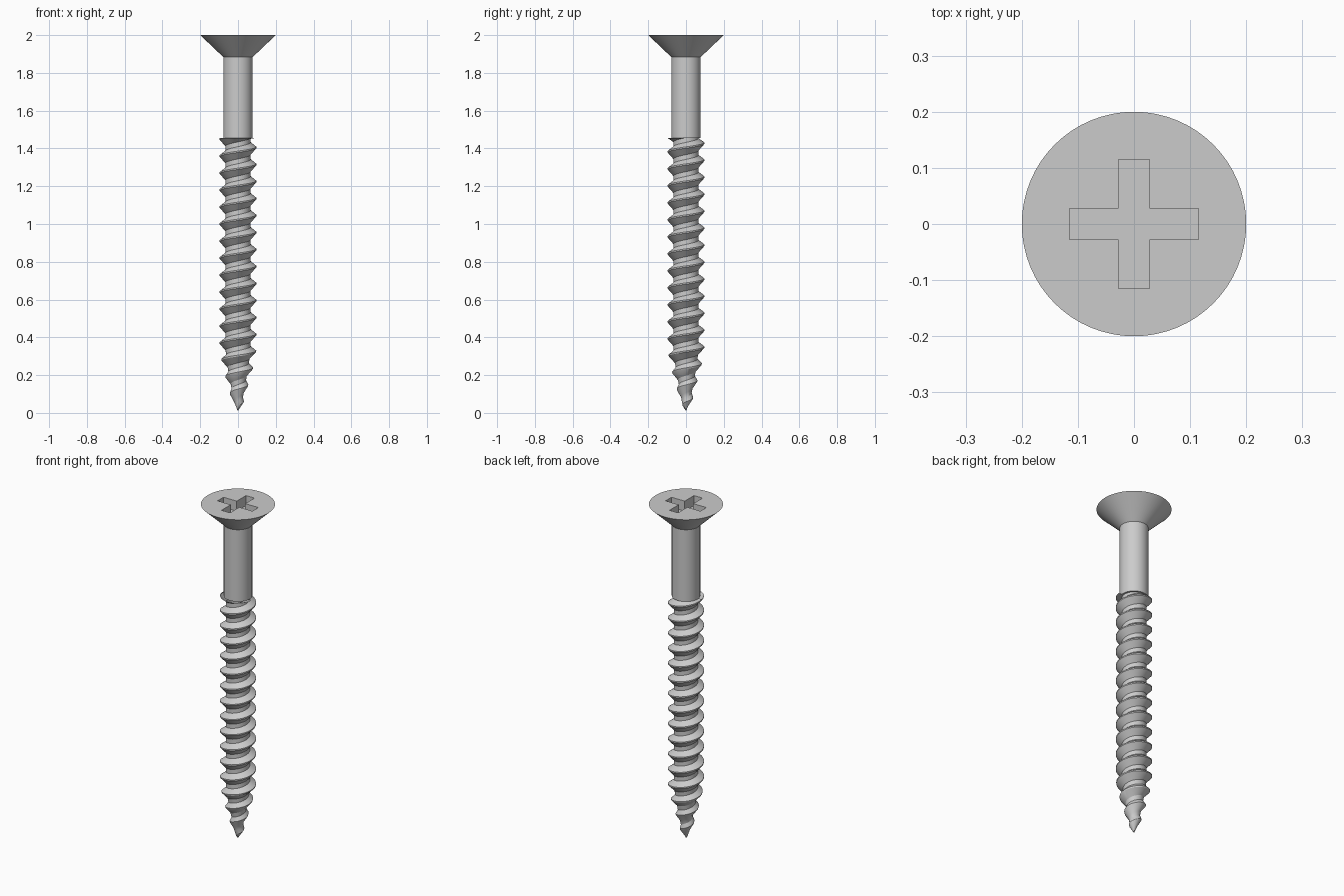
import bpy
import bmesh
from math import cos, sin, tau, radians

cube = bpy.data.objects.get("Cube")
if cube:
    bpy.data.objects.remove(cube)

steel = bpy.data.materials.new("grey steel")
steel.use_nodes = True
grey = (0.6, 0.6, 0.6, 1)
steel.diffuse_color = grey
steel.node_tree.nodes["Principled BSDF"].inputs["Base Color"].default_value = grey


def make_object(name, bm):
    bmesh.ops.remove_doubles(bm, verts=bm.verts, dist=1e-5)
    bmesh.ops.recalc_face_normals(bm, faces=bm.faces)
    mesh = bpy.data.meshes.new(name)
    bm.to_mesh(mesh)
    bm.free()
    mesh.materials.append(steel)
    obj = bpy.data.objects.new(name, mesh)
    bpy.context.collection.objects.link(obj)
    return obj


def activate(obj):
    bpy.ops.object.select_all(action='DESELECT')
    obj.select_set(True)
    bpy.context.view_layer.objects.active = obj


def lerp_curve(points, z):
    for (z0, r0), (z1, r1) in zip(points, points[1:]):
        if z <= z1:
            return r0 + (r1 - r0) * max(0, z - z0) / (z1 - z0)
    return points[-1][1]


# Countersunk head and plain shank: one turned profile
SIDES = 64
bm = bmesh.new()
rings = []
for r, z in [(0.077, 1.455), (0.077, 1.883), (0.2, 2.0)]:
    rings.append([bm.verts.new((r * cos(tau * i / SIDES), r * sin(tau * i / SIDES), z))
                  for i in range(SIDES)])
for low, high in zip(rings, rings[1:]):
    for i in range(SIDES):
        j = (i + 1) % SIDES
        bm.faces.new((low[i], low[j], high[j], high[i]))
bm.faces.new(rings[0][::-1])
bm.faces.new(rings[-1])
head = make_object("head_and_shank", bm)

# Cross-shaped drive recess cut into the head
ARM, HALF, DEPTH = 0.115, 0.028, 0.06
bm = bmesh.new()
outline = []
for q in range(4):
    c, s = [(1, 0), (0, 1), (-1, 0), (0, -1)][q]
    for x, y in [(ARM, -HALF), (ARM, HALF), (HALF, HALF)]:
        outline.append(bm.verts.new((x * c - y * s, x * s + y * c, 2 - DEPTH)))
floor = bm.faces.new(outline)
wall = bmesh.ops.extrude_face_region(bm, geom=[floor])
bmesh.ops.translate(bm, vec=(0, 0, DEPTH + 0.05),
                    verts=[v for v in wall["geom"] if isinstance(v, bmesh.types.BMVert)])
cutter = make_object("recess_cutter", bm)
cutter.hide_render = True
cut = head.modifiers.new("recess", 'BOOLEAN')
cut.operation = 'DIFFERENCE'
cut.solver = 'EXACT'
cut.object = cutter
activate(head)
bpy.ops.object.modifier_apply(modifier=cut.name)
bpy.data.objects.remove(cutter)

# Threaded body: a thread section swept along a right-handed helix to a point
PITCH, STEPS, TURNS = 0.09, 48, 18
TOP, TIP, START = 1.455, 0.01, 1.405 - 16 * 0.09
CORE = [(TIP, 0), (0.06, 0.022), (0.15, 0.038), (0.24, 0.055), (0.33, 0.066)]
CREST = [(TIP, 0), (0.06, 0.032), (0.15, 0.055), (0.24, 0.08), (0.33, 0.097)]
SECTION = [(-0.42, CORE), (-0.04, CREST), (0.04, CREST), (0.30, CORE), (0.58, CORE)]

bm = bmesh.new()
columns = []
for i in range(STEPS * TURNS + 1):
    angle = tau * i / STEPS
    column = []
    for offset, curve in SECTION:
        z = START + PITCH * (i / STEPS + offset)
        z = min(max(z, TIP), TOP)
        r = lerp_curve(curve, z)
        column.append(bm.verts.new((r * cos(angle), r * sin(angle), z)))
    columns.append(column)
for a, b in zip(columns, columns[1:]):
    for k in range(len(SECTION) - 1):
        quad = (a[k], b[k], b[k + 1], a[k + 1])
        if max(v.co.z for v in quad) > TIP and min(v.co.z for v in quad) < TOP:
            bm.faces.new(quad)
bmesh.ops.dissolve_degenerate(bm, dist=1e-5, edges=bm.edges)
thread = make_object("threaded_body", bm)

for obj in (head, thread):
    activate(obj)
    bpy.ops.object.shade_smooth_by_angle(angle=radians(28))
